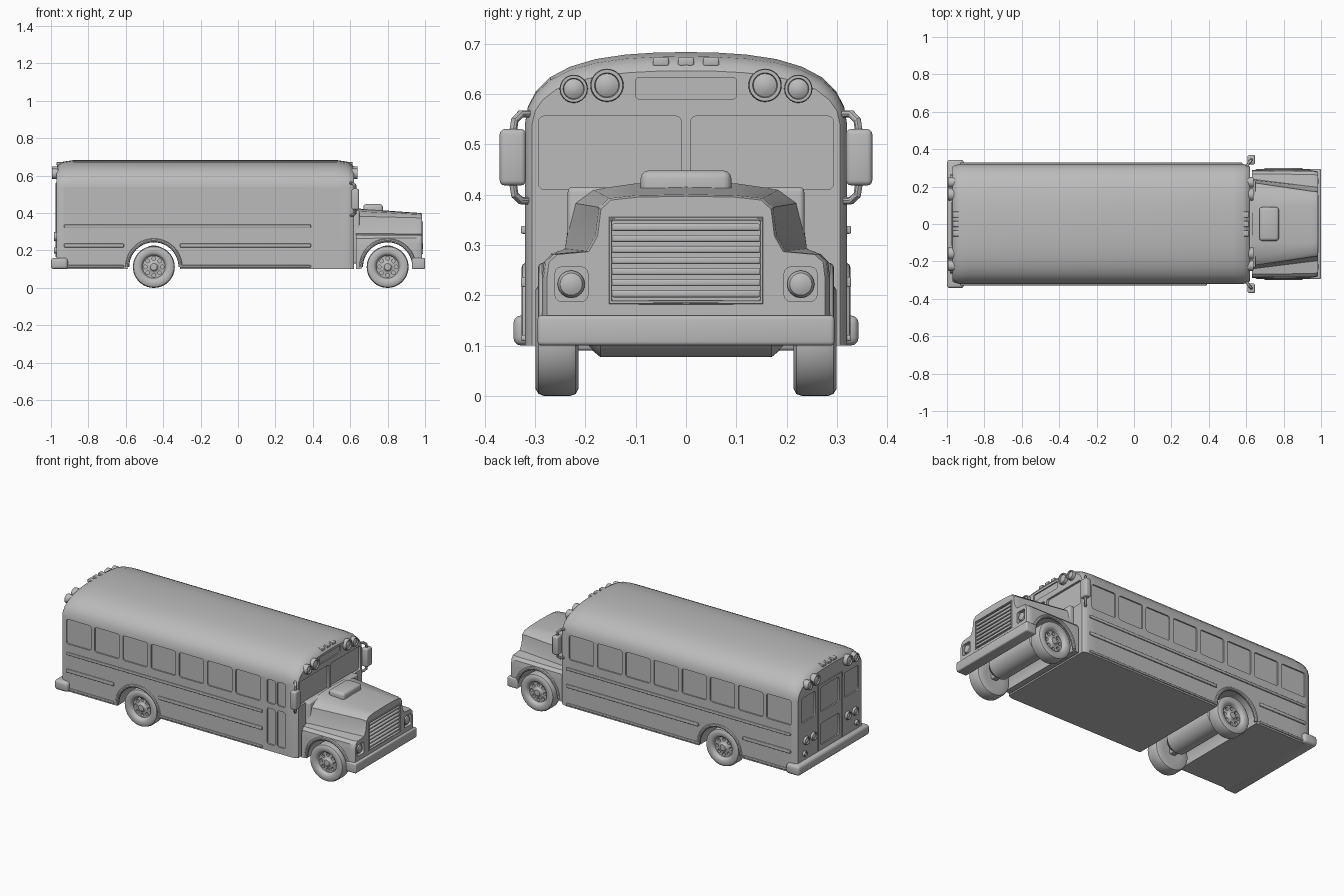
import bpy, bmesh, math
from mathutils import Matrix, Vector

if "Cube" in bpy.data.objects:
    bpy.data.objects.remove(bpy.data.objects["Cube"], do_unlink=True)

grey = bpy.data.materials.new("plain_grey")
grey.use_nodes = True
grey.diffuse_color = (0.5, 0.5, 0.5, 1)
grey.node_tree.nodes["Principled BSDF"].inputs["Base Color"].default_value = grey.diffuse_color
parts = []


def finish(name, bm):
    bmesh.ops.recalc_face_normals(bm, faces=bm.faces)
    mesh = bpy.data.meshes.new(name)
    bm.to_mesh(mesh)
    bm.free()
    mesh.materials.append(grey)
    obj = bpy.data.objects.new(name, mesh)
    bpy.context.collection.objects.link(obj)
    parts.append(obj)
    return obj


def add_box(bm, lo, hi, bevel=0.0, axis=None):
    """Box between two corners; bevels all edges or those along one axis."""
    lo, hi = Vector(lo), Vector(hi)
    m = Matrix.Translation((lo + hi) / 2) @ Matrix.Diagonal((*(hi - lo), 1))
    verts = bmesh.ops.create_cube(bm, size=1, matrix=m)["verts"]
    if bevel:
        edges = {e for v in verts for e in v.link_edges}
        if axis is not None:
            edges = {e for e in edges
                     if abs((e.verts[0].co - e.verts[1].co).normalized()[axis]) > 0.9}
        bmesh.ops.bevel(bm, geom=list(edges), offset=bevel, segments=3,
                        profile=0.5, affect='EDGES')


def box(name, lo, hi, bevel=0.0):
    bm = bmesh.new()
    add_box(bm, lo, hi, bevel)
    return finish(name, bm)


def add_rod(bm, loc, direction, radius, depth, sides=40):
    m = Matrix.Translation(loc) @ Vector(direction).to_track_quat('Z', 'Y').to_matrix().to_4x4()
    bmesh.ops.create_cone(bm, cap_ends=True, segments=sides, radius1=radius,
                          radius2=radius, depth=depth, matrix=m)


def lathe(name, profile, loc, direction, sides=40):
    """Revolve (radius, height) points about the given direction."""
    bm = bmesh.new()
    vs = [bm.verts.new((r, 0, t)) for r, t in profile]
    es = [bm.edges.new(p) for p in zip(vs, vs[1:])]
    bmesh.ops.spin(bm, geom=vs + es, cent=(0, 0, 0), axis=(0, 0, 1),
                   angle=math.tau, steps=sides)
    bmesh.ops.remove_doubles(bm, verts=bm.verts, dist=1e-5)
    m = Matrix.Translation(loc) @ Vector(direction).to_track_quat('Z', 'Y').to_matrix().to_4x4()
    bm.transform(m)
    return finish(name, bm)


def loft(name, sections):
    """Skin closed (x, half profile) sections that mirror across y."""
    bm = bmesh.new()
    rings = []
    for x, half in sections:
        pts = list(half) + [(-y, z) for y, z in reversed(half) if y > 0]
        rings.append([bm.verts.new((x, y, z)) for y, z in pts])
    for a, b in zip(rings, rings[1:]):
        for i in range(len(a)):
            j = (i + 1) % len(a)
            bm.faces.new((a[i], a[j], b[j], b[i]))
    bm.faces.new(rings[0])
    bm.faces.new(rings[-1])
    return finish(name, bm)


def cut(obj, bm):
    cutter = finish("cutter", bm)
    parts.remove(cutter)
    cutter.hide_render = True
    mod = obj.modifiers.new("cut", 'BOOLEAN')
    mod.operation, mod.solver, mod.object = 'DIFFERENCE', 'EXACT', cutter
    bpy.context.view_layer.objects.active = obj
    bpy.ops.object.modifier_apply(modifier=mod.name)
    bpy.data.objects.remove(cutter, do_unlink=True)


def tube(name, points, radius):
    cu = bpy.data.curves.new(name, 'CURVE')
    cu.dimensions, cu.bevel_depth, cu.bevel_resolution = '3D', radius, 3
    cu.use_fill_caps = True
    sp = cu.splines.new('POLY')
    sp.points.add(len(points) - 1)
    for p, co in zip(sp.points, points):
        p.co = (*co, 1)
    tmp = bpy.data.objects.new(name, cu)
    bpy.context.collection.objects.link(tmp)
    bpy.context.view_layer.update()
    mesh = bpy.data.meshes.new_from_object(tmp.evaluated_get(bpy.context.evaluated_depsgraph_get()))
    bpy.data.objects.remove(tmp, do_unlink=True)
    bm = bmesh.new()
    bm.from_mesh(mesh)
    return finish(name, bm)


REAR, FRONT, AXLE = -0.45, 0.80, 0.112
W = 0.32

# Passenger body with domed roof and softened ends
roof = [(0, 0.683), (0.06, 0.682), (0.12, 0.678), (0.18, 0.669), (0.23, 0.654),
        (0.27, 0.633), (0.298, 0.605), (0.314, 0.575), (W, 0.54), (W, 0.1)]
ends = [(-0.97, 0.955, 0.74), (-0.96, 0.98, 0.84), (-0.935, 1, 0.94), (-0.88, 1, 1),
        (0.53, 1, 1), (0.585, 1, 0.94), (0.61, 0.98, 0.84), (0.62, 0.955, 0.74)]
body = loft("body", [(x, [(y * w, 0.54 + (z - 0.54) * k if z > 0.54 else z)
                          for y, z in roof]) for x, w, k in ends])

# Window, door and panel recesses, plus the rear wheel opening
bm = bmesh.new()
for s in (1, -1):
    wall = sorted((s * (W - 0.008), s * 0.4))
    panes = [(-0.932 + 0.19 * i, -0.767 + 0.19 * i, 0.388, 0.545 - 0.007)
             for i in range(8 if s > 0 else 7)]
    if s < 0:
        panes += [(x, x + 0.055, a, b) for x in (0.42, 0.488)
                  for a, b in ((0.39, 0.535), (0.14, 0.36))]
    for x0, x1, z0, z1 in panes:
        add_box(bm, (x0, wall[0], z0), (x1, wall[1], z1), 0.012, 1)
    add_box(bm, (0.607, *sorted((s * 0.009, s * 0.293))[:1], 0.41),
            (0.7, max(s * 0.009, s * 0.293), 0.556), 0.012, 0)
    add_box(bm, (-1.1, min(s * 0.14, s * 0.275), 0.39),
            (-0.962, max(s * 0.14, s * 0.275), 0.54), 0.015, 0)
for z0, z1 in ((0.39, 0.54), (0.19, 0.32)):
    add_box(bm, (-1.1, -0.09, z0), (-0.962, 0.09, z1), 0.015, 0)
add_box(bm, (0.613, -0.1, 0.59), (0.7, 0.1, 0.632), 0.006, 0)
add_rod(bm, (REAR, 0, AXLE), (0, 1, 0), 0.14, 1, 48)
cut(body, bm)

# Hood with fenders, tapering forward
back = [(0, 0.425), (0.1, 0.422), (0.185, 0.41), (0.222, 0.383), (0.235, 0.33),
        (0.24, 0.292), (0.268, 0.282), (0.284, 0.265), (0.288, 0.235), (0.288, 0.1)]
nose = [(0, 0.402), (0.1, 0.4), (0.155, 0.394), (0.175, 0.375), (0.182, 0.32),
        (0.2, 0.288), (0.265, 0.282), (0.282, 0.266), (0.286, 0.235), (0.286, 0.13)]
hood = loft("hood", [(0.63, back), (0.95, nose)] +
            [(x, [(y * k, 0.25 + (z - 0.25) * k) for y, z in nose])
             for x, k in ((0.975, 0.99), (0.985, 0.965))])
bm = bmesh.new()
add_rod(bm, (FRONT, 0, AXLE), (0, 1, 0), 0.138, 1, 48)
add_box(bm, (0.965, -0.147, 0.188), (1.1, 0.147, 0.35), 0.006, 0)
for s in (1, -1):
    add_box(bm, (0.968, min(s * 0.195, s * 0.26), 0.188),
            (1.1, max(s * 0.195, s * 0.26), 0.256), 0.012, 0)
cut(hood, bm)
box("cowl", (0.6, -0.235, 0.13), (0.65, 0.235, 0.415), 0.01)
box("hood_scoop", (0.67, -0.09, 0.39), (0.775, 0.09, 0.448), 0.016)

# Grille frame and slats
for i in range(7):
    z = 0.203 + 0.022 * i
    box("grille_slat", (0.96, -0.148, z - 0.007), (0.986, 0.148, z + 0.007), 0.004)
tube("grille_frame", [(0.985, y, z) for y, z in
     ((0, 0.186), (0.15, 0.186), (0.15, 0.352), (-0.15, 0.352), (-0.15, 0.186), (0, 0.186))], 0.005)

# Bumpers
box("front_bumper", (0.93, -0.295, 0.1), (1, 0.295, 0.16), 0.008)
box("rear_bumper", (-1, -0.343, 0.1), (-0.91, 0.343, 0.16), 0.016)

# Wheels, axles and arch lips
tyre = [(0, 0.036), (0.018, 0.035), (0.022, 0.027), (0.03, 0.022), (0.06, 0.022),
        (0.066, 0.036), (0.074, 0.042), (0.098, 0.043), (0.108, 0.037), (0.112, 0.026),
        (0.112, -0.026), (0.108, -0.037), (0.098, -0.042), (0.06, -0.04), (0, -0.04)]
for label, x, lip_y in (("rear", REAR, 0.316), ("front", FRONT, 0.283)):
    axle = [(0, 0.2), (0.05, 0.2), (0.075, 0.17), (0.075, -0.17), (0.05, -0.2), (0, -0.2)]
    lathe(label + "_axle", axle, (x, 0, 0.152), (0, 1, 0))
    box(label + "_axle_shaft", (x - 0.02, -0.24, 0.09), (x + 0.02, 0.24, 0.13), 0.008)
    for s in (1, -1):
        wheel = lathe(label + "_wheel", tyre, (x, s * 0.256, AXLE), (0, s, 0), 48)
        bm = bmesh.new()
        for i in range(8):
            a = math.tau * i / 8
            add_rod(bm, (x + 0.045 * math.cos(a), s * 0.279, AXLE + 0.045 * math.sin(a)),
                    (0, 1, 0), 0.01, 0.03, 12)
        cut(wheel, bm)
        tube(label + "_arch_lip", [(x + 0.142 * math.cos(a), s * lip_y, AXLE + 0.142 * math.sin(a))
             for a in [math.pi * i / 28 for i in range(29)]], 0.011)

# Side rub rails, broken around the rear wheels
for s in (1, -1):
    for z, h, split in ((0.33, 0.008, False), (0.226, 0.01, True), (0.115, 0.006, True)):
        end = 0.39 if s < 0 else 0.58
        for a, b in ([(-0.93, -0.61), (-0.31, end)] if split else [(-0.93, end)]):
            box("rub_rail", (a, min(s * 0.31, s * 0.328), z - h),
                (b, max(s * 0.31, s * 0.328), z + h), 0.004)

# Warning lamps and roof markers at both ends
def lamp(name, loc, d, r, depth):
    lathe(name, [(0, -depth), (r * 0.85, -depth), (r, -0.008), (r * 0.95, 0), (r * 0.75, 0),
                 (r * 0.7, -0.007), (r * 0.4, -0.002), (0, 0)], loc, (d, 0, 0), 32)

for d, x in ((1, 0.638), (-1, -0.995)):
    for s in (1, -1):
        lamp("inner_warning_lamp", (x, s * 0.157, 0.617), d, 0.033, 0.075)
        lamp("outer_warning_lamp", (x, s * 0.223, 0.61), d, 0.028, 0.075)
    for y in (-0.05, 0, 0.05):
        a, b = sorted((x - d * 0.08, x - d * 0.025))
        box("roof_marker", (a, y - 0.016, 0.655), (b, y + 0.016, 0.673), 0.004)

# Rear door outline, headlamps, tail lamps and mirrors
tube("rear_door_frame", [(-0.97, y, z) for y, z in
     ((-0.115, 0.165), (-0.115, 0.56), (0.115, 0.56), (0.115, 0.165))], 0.005)
for s in (1, -1):
    lathe("headlamp", [(0, -0.03), (0.027, -0.03), (0.027, -0.012), (0.022, -0.004), (0.012, 0),
          (0, 0.001)], (0.986, s * 0.228, 0.222), (1, 0, 0), 32)
    for y, z, r in ((0.165, 0.275, 0.025), (0.235, 0.275, 0.025), (0.25, 0.2, 0.016)):
        lamp("tail_lamp", (-0.985, s * y, z), -1, r, 0.025)
    box("mirror", (0.607, min(s * 0.318, s * 0.37), 0.418),
        (0.647, max(s * 0.318, s * 0.37), 0.53), 0.01)
    for z0, z1 in ((0.56, 0.52), (0.388, 0.425)):
        tube("mirror_bracket", [(0.595, s * 0.3, z0), (0.615, s * 0.328, z0),
             (0.625, s * 0.34, z0 + (z1 - z0) * 0.3), (0.627, s * 0.344, z1)], 0.008)

# Smooth shading with crisp edges
bpy.ops.object.select_all(action='DESELECT')
for obj in parts:
    obj.select_set(True)
bpy.context.view_layer.objects.active = body
bpy.ops.object.shade_smooth_by_angle(angle=math.radians(35))
